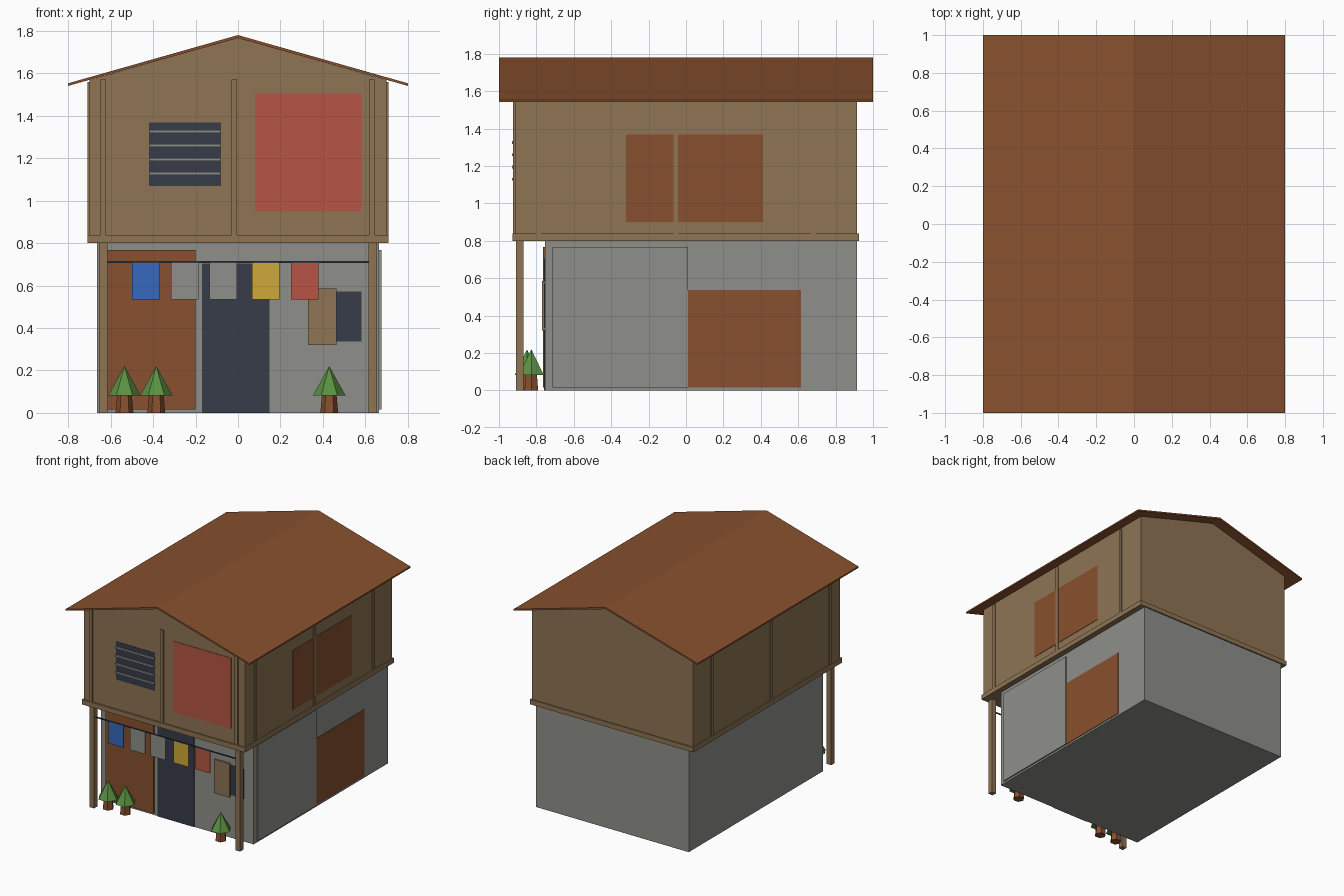
import bpy

if "Cube" in bpy.data.objects:
    bpy.data.objects.remove(bpy.data.objects["Cube"], do_unlink=True)


def material(name, r, g, b):
    def linear(c):
        c /= 255
        return c / 12.92 if c <= 0.04045 else ((c + 0.055) / 1.055) ** 2.4
    m = bpy.data.materials.new(name)
    colour = (linear(r), linear(g), linear(b), 1)
    m.diffuse_color = colour
    m.use_nodes = True
    shader = next(n for n in m.node_tree.nodes if n.type == "BSDF_PRINCIPLED")
    shader.inputs["Base Color"].default_value = colour
    shader.inputs["Roughness"].default_value = 0.9
    return m


WOOD = material("weathered wood", 142, 116, 84)
RUST = material("rusty metal", 136, 80, 46)
GREY = material("concrete grey", 143, 143, 139)
DARK = material("dark slate", 55, 60, 72)
BLUE = material("blue cloth", 55, 105, 188)
RED = material("red cloth", 182, 85, 67)
YELLOW = material("yellow cloth", 207, 168, 58)
GREEN = material("leaf green", 90, 145, 66)


def mesh_object(name, verts, faces, mat):
    mesh = bpy.data.meshes.new(name)
    mesh.from_pydata(verts, [], faces)
    mesh.materials.append(mat)
    ob = bpy.data.objects.new(name, mesh)
    bpy.context.collection.objects.link(ob)
    return ob


def extrude_y(name, profile, y0, y1, mat):
    """Prism along y from an (x, z) outline, anticlockwise from the front."""
    n = len(profile)
    verts = [(x, y, z) for y in (y0, y1) for x, z in profile]
    faces = [tuple(range(n)), tuple(reversed(range(n, 2 * n)))]
    faces += [(i, i + n, (i + 1) % n + n, (i + 1) % n) for i in range(n)]
    return mesh_object(name, verts, faces, mat)


def box(name, x0, x1, y0, y1, z0, z1, mat):
    return extrude_y(name, [(x0, z0), (x1, z0), (x1, z1), (x0, z1)], y0, y1, mat)


def cone(name, x, y, z, r1, r2, height, sides, mat):
    bpy.ops.mesh.primitive_cone_add(vertices=sides, radius1=r1, radius2=r2, depth=height,
                                    location=(x, y, z + height / 2), rotation=(0, 0, 0.5236))
    ob = bpy.context.object
    ob.name = name
    ob.data.materials.append(mat)
    return ob


# Main dimensions
LOW_X, LOW_FRONT, BACK = 0.665, -0.755, 0.915
UP_X, UP_FRONT = 0.70, -0.915

# Ground floor, floor ledge and gabled upper floor
box("ground_floor", -LOW_X, LOW_X, LOW_FRONT, BACK, 0, 0.81, GREY)
box("floor_ledge", -0.71, 0.71, -0.928, 0.925, 0.80, 0.838, WOOD)
extrude_y("upper_floor", [(-UP_X, 0.83), (UP_X, 0.83), (UP_X, 1.568), (0, 1.767), (-UP_X, 1.568)],
          UP_FRONT, BACK, WOOD)

# Thin folded roof
extrude_y("roof", [(-0.8, 1.541), (0, 1.766), (0.8, 1.541), (0.8, 1.553), (0, 1.78), (-0.8, 1.553)],
          -1, 1, RUST)

# Wall battens
for i, x in enumerate((-0.635, -0.018, 0.63)):
    box(f"front_batten_{i}", x - 0.013, x + 0.013, UP_FRONT - 0.009, UP_FRONT, 0.83, 1.57, WOOD)
for side, word in ((1, "left"), (-1, "right")):
    for i, y in enumerate((-0.787, -0.055, 0.68)):
        xs = sorted((side * UP_X, side * (UP_X + 0.008)))
        box(f"{word}_batten_{i}", *xs, y - 0.013, y + 0.013, 0.83, 1.56, WOOD)

# Upper front window with slats, and red sheet
box("upper_window", -0.42, -0.08, UP_FRONT - 0.003, UP_FRONT, 1.07, 1.368, DARK)
for i in range(4):
    z = 1.129 + i * 0.0655
    box(f"window_slat_{i}", -0.42, -0.08, UP_FRONT - 0.014, UP_FRONT, z - 0.007, z + 0.007, GREY)
box("red_sheet", 0.08, 0.583, UP_FRONT - 0.004, UP_FRONT, 0.95, 1.505, RED)

# Rusty panel of the upper side wall
box("upper_side_panel", UP_X, UP_X + 0.003, -0.32, 0.412, 0.90, 1.368, RUST)

# Ground floor side: sliding panel beside a rusty panel
box("side_sliding_panel", LOW_X, 0.675, -0.715, 0.01, 0.015, 0.768, GREY)
box("side_rusty_panel", LOW_X, LOW_X + 0.005, 0.01, 0.615, 0.015, 0.538, RUST)

# Ground floor front: shutter door, doorway, window and its shutter
box("rusty_door", -0.62, -0.20, LOW_FRONT - 0.009, LOW_FRONT, 0.015, 0.768, RUST)
box("doorway", -0.17, 0.148, LOW_FRONT - 0.005, LOW_FRONT, 0, 0.705, DARK)
box("lower_window", 0.35, 0.582, LOW_FRONT - 0.005, LOW_FRONT, 0.337, 0.572, DARK)
box("window_shutter", 0.33, 0.465, LOW_FRONT - 0.014, LOW_FRONT, 0.32, 0.585, WOOD)

# Porch posts
for side, word in ((1, "left"), (-1, "right")):
    x = side * 0.635
    box(f"{word}_post", x - 0.02, x + 0.02, -0.91, -0.87, 0, 0.81, WOOD)

# Washing line with hanging cloths
box("washing_line", -0.62, 0.62, -0.894, -0.886, 0.707, 0.715, DARK)
for i, (x, mat) in enumerate(((-0.435, BLUE), (-0.25, GREY), (-0.07, GREY), (0.131, YELLOW), (0.315, RED))):
    box(f"cloth_{i}", x - 0.065, x + 0.065, -0.893, -0.887, 0.535, 0.71, mat)

# Small potted trees
for i, (x, y) in enumerate(((-0.535, -0.85), (-0.385, -0.85), (0.43, -0.827))):
    cone(f"tree_trunk_{i}", x, y, 0, 0.042, 0.034, 0.09, 6, RUST)
    cone(f"tree_leaves_{i}", x, y, 0.083, 0.076, 0, 0.137, 6, GREEN)
